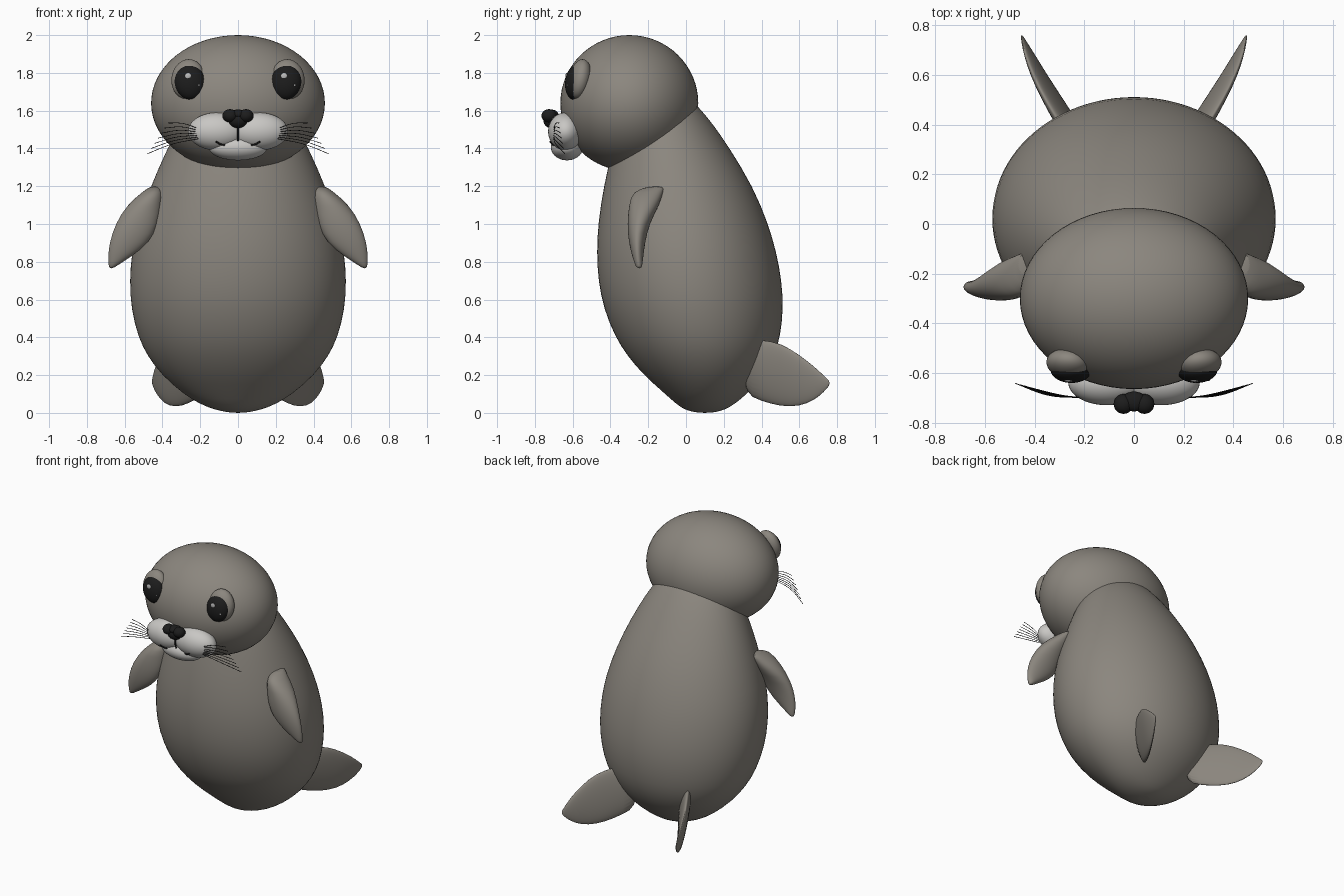
import bpy, bmesh, math
from mathutils import Vector

if "Cube" in bpy.data.objects:
    bpy.data.objects.remove(bpy.data.objects["Cube"])


def material(name, rgb):
    m = bpy.data.materials.new(name)
    m.diffuse_color = (*rgb, 1)
    m.use_nodes = True
    m.node_tree.nodes["Principled BSDF"].inputs["Base Color"].default_value = m.diffuse_color
    return m


FUR = material("grey_fur", (0.26, 0.24, 0.21))
PALE = material("pale_muzzle", (0.58, 0.57, 0.55))
BLACK = material("black", (0.012, 0.012, 0.012))
GLINT = material("eye_glint", (0.5, 0.5, 0.5))


def ball(name, mat, center, radii, rot=(0, 0, 0), seg=40):
    bpy.ops.mesh.primitive_uv_sphere_add(segments=seg, ring_count=seg // 2,
                                         location=center, rotation=rot)
    o = bpy.context.object
    o.name = name
    o.scale = radii
    o.data.materials.append(mat)
    bpy.ops.object.shade_smooth()
    return o


def loft(name, mat, rings, place, seg=32, levels=1):
    """rings: (t, a0, a1, b0, b1, shear); place maps (t, a, b) to a point."""
    bm = bmesh.new()
    loops = []
    for t, a0, a1, b0, b1, shear in rings:
        loop = []
        for i in range(seg):
            u = 2 * math.pi * i / seg
            ra, rb = (a1 - a0) / 2, (b1 - b0) / 2
            a = (a0 + a1) / 2 + ra * ((1 - shear) * math.cos(u) + shear * math.sin(u))
            b = (b0 + b1) / 2 + rb * math.sin(u)
            loop.append(bm.verts.new(place(t, a, b)))
        loops.append(loop)
    for p, q in zip(loops, loops[1:]):
        for i in range(seg):
            j = (i + 1) % seg
            bm.faces.new((p[i], p[j], q[j], q[i]))
    caps = [bm.faces.new(loops[0]), bm.faces.new(loops[-1])]
    for e in caps[0].edges:
        e.smooth = False
    bmesh.ops.recalc_face_normals(bm, faces=bm.faces)
    for f in bm.faces:
        f.smooth = True
    me = bpy.data.meshes.new(name)
    bm.to_mesh(me)
    bm.free()
    o = bpy.data.objects.new(name, me)
    bpy.context.collection.objects.link(o)
    me.materials.append(mat)
    if levels:
        o.modifiers.new("smooth", 'SUBSURF').levels = levels
        o.modifiers["smooth"].render_levels = levels
    return o


def tubes(name, mat, paths, radius):
    cu = bpy.data.curves.new(name, 'CURVE')
    cu.dimensions = '3D'
    cu.bevel_depth = radius
    cu.bevel_resolution = 1
    cu.resolution_u = 6
    cu.use_fill_caps = True
    for pts in paths:
        sp = cu.splines.new('BEZIER')
        sp.bezier_points.add(len(pts) - 1)
        for bp, p in zip(sp.bezier_points, pts):
            bp.co = p
            bp.handle_left_type = bp.handle_right_type = 'AUTO'
    o = bpy.data.objects.new(name, cu)
    bpy.context.collection.objects.link(o)
    cu.materials.append(mat)


# Body: egg of horizontal sections (z, front y, back y, half width)
body = [(0, .07, .13, .03), (.012, -.0, .2, .11), (.045, -.05, .255, .2),
        (.1, -.11, .325, .29), (.2, -.225, .415, .405), (.3, -.31, .468, .48),
        (.4, -.375, .5, .53), (.55, -.437, .517, .567), (.7, -.466, .508, .576),
        (.85, -.474, .48, .564), (1, -.467, .437, .532), (1.2, -.437, .355, .464),
        (1.4, -.39, .232, .375), (1.52, -.35, .15, .31), (1.63, -.3, .06, .23),
        (1.7, -.24, -.02, .13)]
loft("body", FUR, [(z, -w, w, f, b, 0) for z, f, b, w in body],
     lambda z, x, y: (x, y, z), seg=48)

# Head
ball("head", FUR, (0, -.30, 1.64), (.46, .365, .36), seg=64)

# Muzzle pads, chin and nose
PAD_X, PAD_Y, PAD_Z = .11, -.638, 1.49
PAD_R = Vector((.155, .092, .1))
ball("chin", PALE, (0, -.63, 1.405), (.155, .085, .068))
ball("nose_base", BLACK, (0, -.715, 1.55), (.05, .04, .042))
ball("nose_bridge", BLACK, (0, -.715, 1.58), (.05, .04, .026))


def pad_front(x, z):
    d = 1 - ((abs(x) - PAD_X) / PAD_R.x) ** 2 - ((z - PAD_Z) / PAD_R.z) ** 2
    return PAD_Y - PAD_R.y * math.sqrt(max(d, .3)) - .003


# Mouth line
tubes("mouth", BLACK,
      [[(0, pad_front(0, z) - .006, z) for z in (1.52, 1.475, 1.433)],
       [(x, pad_front(x, z), z) for x, z in
        ((-.116, 1.436), (-.085, 1.42), (-.045, 1.421), (0, 1.436),
         (.045, 1.421), (.085, 1.42), (.116, 1.436))]], .005)

# Flipper sections: front by (z, x range, y range), rear by (y, x range, z range)
front_flipper = [(1.2, .42, .462, -.19, -.112, 0), (1.175, .395, .50, -.285, -.12, 0),
                 (1.1, .40, .59, -.302, -.14, 0), (1, .42, .65, -.312, -.195, 0),
                 (.9, .47, .681, -.303, -.217, 0), (.83, .56, .688, -.285, -.226, 0),
                 (.79, .625, .686, -.272, -.23, 0), (.765, .66, .682, -.26, -.235, 0)]
rear_flipper = [(.3, .13, .28, .1, .39, .4), (.4, .2, .335, .062, .388, .4),
                (.5, .265, .39, .033, .372, .45), (.6, .335, .433, .033, .308, .45),
                (.68, .388, .453, .067, .245, .45), (.73, .425, .458, .11, .197, .4),
                (.762, .448, .458, .148, .168, .3)]

for s, side in ((-1, "left"), (1, "right")):
    ball(side + "_muzzle_pad", PALE, (s * PAD_X, PAD_Y, PAD_Z), PAD_R)
    ball(side + "_nose_lobe", BLACK, (s * .042, -.725, 1.573), (.04, .04, .035), seg=24)
    # Eye: raised socket, dark eyeball, two glints
    ball(side + "_eye_socket", FUR, (s * .265, -.562, 1.767), (.088, .058, .107),
         (-.2, s * -.1, s * .15))
    ball(side + "_eye", BLACK, (s * .254, -.588, 1.75), (.082, .052, .092),
         (-.1, s * .2, 0))
    ball(side + "_eye_glint", GLINT, (s * .254 - .01 * 1, -.632, 1.783),
         (.017, .006, .017), seg=16)
    ball(side + "_small_glint", GLINT, (s * .254 + .045, -.627, 1.735),
         (.007, .006, .007), seg=12)
    # Flippers
    loft(side + "_front_flipper", FUR, front_flipper,
         lambda z, x, y: (s * x, y, z))
    loft(side + "_rear_flipper", FUR, rear_flipper,
         lambda y, x, z: (s * x, y, z))
    # Whiskers fan out from the pad
    fan = []
    for i in range(7):
        z0 = 1.505 - .009 * i
        zt = 1.535 - .027 * i
        xt = .37 + .018 * i
        fan.append([(s * .21, -.70, z0), (s * (.21 + xt) / 2, -.69, (z0 + zt) / 2 + .012),
                    (s * xt, -.672 + .005 * i, zt)])
    tubes(side + "_whiskers", BLACK, fan, .0018)
